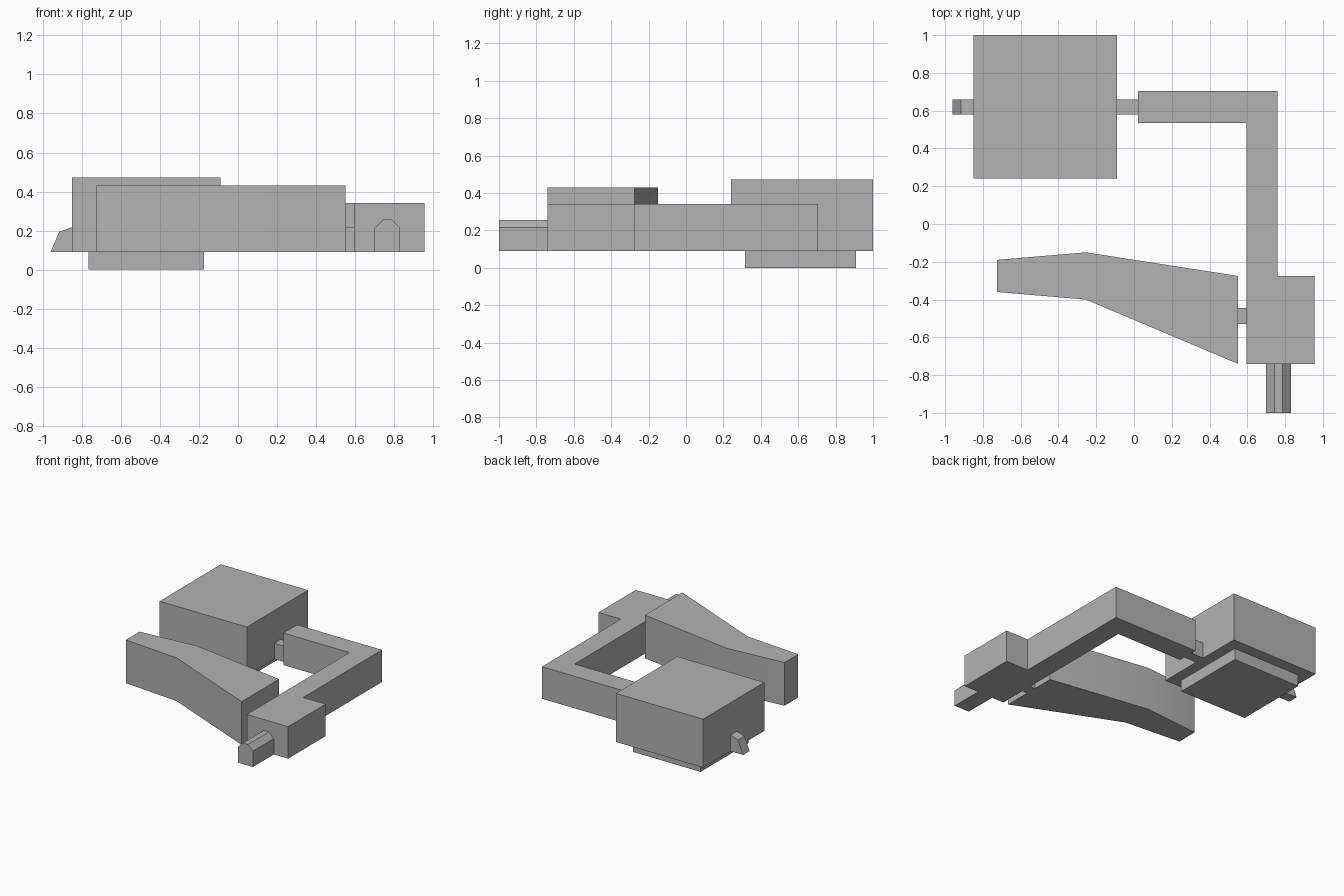
import bpy
import bmesh
from mathutils import Vector

cube = bpy.data.objects.get("Cube")
if cube:
    bpy.data.objects.remove(cube, do_unlink=True)

grey = bpy.data.materials.new("plain grey")
grey.use_nodes = True
grey.diffuse_color = (0.45, 0.45, 0.45, 1)
grey.node_tree.nodes["Principled BSDF"].inputs["Base Color"].default_value = grey.diffuse_color

BASE = 0.09  # height of the shared underside


def prism(name, points, axis, start, end):
    """Extrude a 2D outline along an axis; outlines use the other two axes in xyz order."""
    def place(point):
        coords = list(point)
        coords.insert("xyz".index(axis), start)
        return coords

    step = Vector((0, 0, 0))
    step["xyz".index(axis)] = end - start
    bm = bmesh.new()
    face = bm.faces.new([bm.verts.new(place(p)) for p in points])
    made = bmesh.ops.extrude_face_region(bm, geom=[face])["geom"]
    bmesh.ops.translate(bm, vec=step, verts=[g for g in made if isinstance(g, bmesh.types.BMVert)])
    bmesh.ops.recalc_face_normals(bm, faces=bm.faces)
    mesh = bpy.data.meshes.new(name)
    bm.to_mesh(mesh)
    bm.free()
    mesh.materials.append(grey)
    obj = bpy.data.objects.new(name, mesh)
    bpy.context.collection.objects.link(obj)
    bpy.ops.object.select_all(action="DESELECT")
    obj.select_set(True)
    bpy.context.view_layer.objects.active = obj
    bpy.ops.object.shade_smooth_by_angle()
    return obj


def box(name, x, y, z):
    outline = [(x[0], y[0]), (x[1], y[0]), (x[1], y[1]), (x[0], y[1])]
    return prism(name, outline, "z", *z)


# Large housing and the plate beneath it
box("housing", (-0.85, -0.09), (0.24, 1), (BASE, 0.472))
box("base_plate", (-0.765, -0.175), (0.315, 0.91), (0, BASE))

# Angled bracket ending in a wide block
bracket = [(0.02, 0.705), (0.02, 0.535), (0.595, 0.535), (0.595, -0.74),
           (0.955, -0.74), (0.955, -0.275), (0.76, -0.275), (0.76, 0.705)]
prism("bracket", bracket, "z", BASE, 0.342)

# Tapered arm
arm = [(-0.725, -0.36), (-0.255, -0.4), (0.55, -0.74),
       (0.55, -0.275), (-0.255, -0.15), (-0.725, -0.19)]
prism("arm", arm, "z", BASE, 0.43)

# Short links joining the main parts
box("housing_link", (-0.09, 0.02), (0.58, 0.66), (BASE, 0.215))
box("arm_link", (0.55, 0.595), (-0.53, -0.445), (BASE, 0.215))

# Round-topped peg on the block
peg = [(0.7, BASE), (0.83, BASE), (0.83, 0.215), (0.787, 0.256), (0.743, 0.256), (0.7, 0.215)]
prism("peg", peg, "y", -1, -0.74)

# Sloping latch on the side of the housing
latch = [(-0.96, BASE), (-0.85, BASE), (-0.85, 0.217), (-0.915, 0.195)]
prism("latch", latch, "y", 0.58, 0.66)
